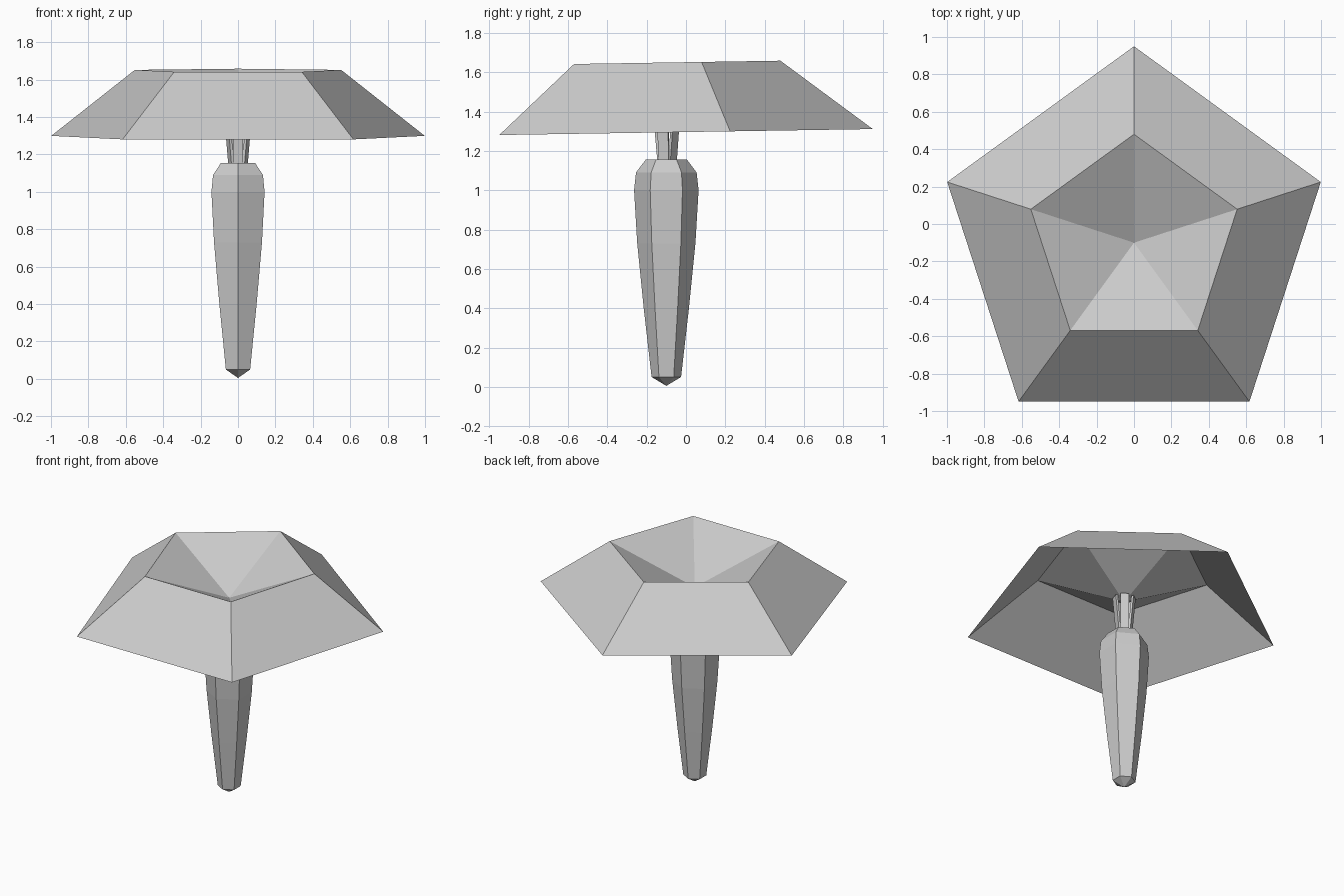
import bpy, bmesh, math
from mathutils import Vector

cube = bpy.data.objects.get("Cube")
if cube:
    bpy.data.objects.remove(cube, do_unlink=True)

CENTRE_Y = -0.1

grey = bpy.data.materials.new("light_grey")
grey.use_nodes = True
grey.diffuse_color = (0.6, 0.6, 0.6, 1)
grey.node_tree.nodes["Principled BSDF"].inputs["Base Color"].default_value = (0.6, 0.6, 0.6, 1)


def finish(name, bm):
    bmesh.ops.recalc_face_normals(bm, faces=bm.faces)
    mesh = bpy.data.meshes.new(name)
    bm.to_mesh(mesh)
    bm.free()
    mesh.materials.append(grey)
    obj = bpy.data.objects.new(name, mesh)
    obj.location.y = CENTRE_Y
    bpy.context.collection.objects.link(obj)
    return obj


def lathe(name, profile, sides, tilt=0.0):
    """Turn (radius, height) points into a faceted body with one corner facing the back."""
    bm = bmesh.new()
    rings = []
    for r, z in profile:
        count = sides if r > 0 else 1
        ring = []
        for i in range(count):
            a = math.pi / 2 + math.tau * i / sides
            y = r * math.sin(a)
            ring.append(bm.verts.new((r * math.cos(a), y, z + tilt * y)))
        rings.append(ring)
    for low, high in zip(rings, rings[1:]):
        for i in range(sides):
            j = (i + 1) % sides
            corners = [low[i % len(low)], low[j % len(low)],
                       high[j % len(high)], high[i % len(high)]]
            bm.faces.new(list(dict.fromkeys(corners)))
    return finish(name, bm)


# Five-sided open canopy with a sunken top, tilted very slightly forward
lathe("canopy", [(1.05, 1.294), (0.58, 1.649), (0, 1.40)], 5, tilt=0.016)

# Six-sided tapering handle
lathe("handle", [(0, 0.005), (0.075, 0.05), (0.115, 0.4), (0.148, 0.73), (0.164, 1.0),
                 (0.154, 1.09), (0.105, 1.155), (0, 1.155)], 6)

# Five flared struts joining handle and canopy
bm = bmesh.new()
for i in range(5):
    a = -math.pi / 2 + math.tau * i / 5
    out = Vector((math.cos(a), math.sin(a), 0))
    side = Vector((-out.y, out.x, 0))
    box = bmesh.ops.create_cube(bm, size=1)["verts"]
    for v in box:
        top = v.co.z > 0
        r = (0.07 if top else 0.046) - (0.014 if v.co.x < 0 else 0)
        z = 1.425 if top else 1.15
        v.co = out * r + side * v.co.y * 0.056 + Vector((0, 0, z))
finish("neck_struts", bm)
